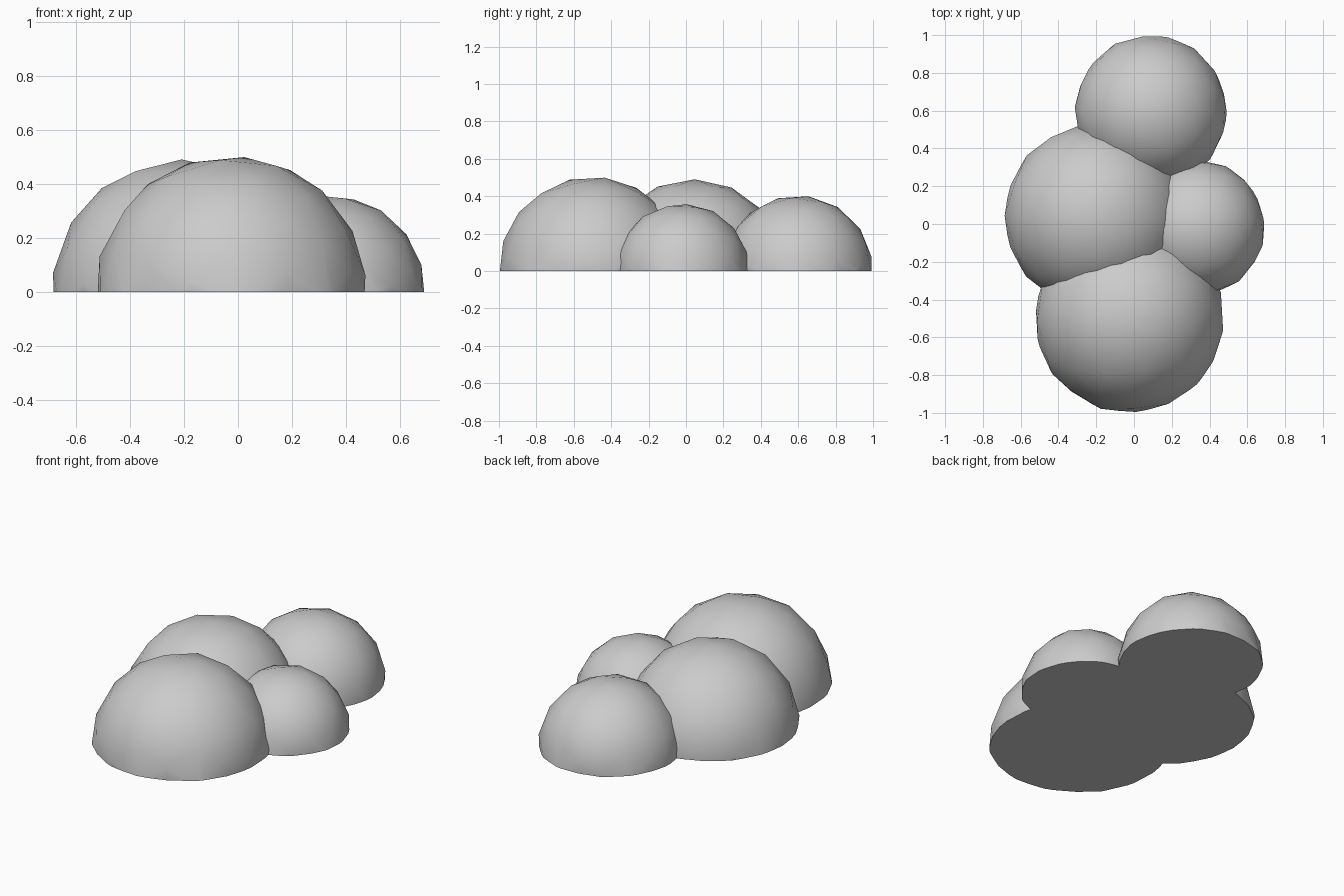
import bpy
import bmesh
import math
from mathutils import Euler

cube = bpy.data.objects.get("Cube")
if cube:
    bpy.data.objects.remove(cube, do_unlink=True)

# One plain grey for the whole clump
grey = bpy.data.materials.new("soft_grey")
grey.use_nodes = True
color = (0.6, 0.6, 0.6, 1)
grey.diffuse_color = color
grey.node_tree.nodes["Principled BSDF"].inputs["Base Color"].default_value = color


def add_dome(name, center, radius, turn):
    """Low-poly ball, turned freely, cut flat on the ground and capped."""
    bm = bmesh.new()
    bmesh.ops.create_icosphere(bm, subdivisions=1, radius=1)
    bmesh.ops.subdivide_edges(bm, edges=bm.edges[:], cuts=2, use_grid_fill=True)
    bmesh.ops.triangulate(bm, faces=bm.faces[:])
    rotation = Euler([math.radians(a) for a in turn]).to_matrix()
    for v in bm.verts:
        v.co = rotation @ v.co.normalized() * radius
    cut = bmesh.ops.bisect_plane(
        bm, geom=bm.verts[:] + bm.edges[:] + bm.faces[:],
        plane_co=(0, 0, 0), plane_no=(0, 0, 1), clear_inner=True)
    rim = [e for e in cut["geom_cut"] if isinstance(e, bmesh.types.BMEdge)]
    bmesh.ops.contextual_create(bm, geom=rim)
    bmesh.ops.recalc_face_normals(bm, faces=bm.faces[:])
    mesh = bpy.data.meshes.new(name)
    bm.to_mesh(mesh)
    bm.free()
    mesh.materials.append(grey)
    obj = bpy.data.objects.new(name, mesh)
    obj.location = (*center, 0)
    bpy.context.collection.objects.link(obj)
    bpy.ops.object.select_all(action="DESELECT")
    obj.select_set(True)
    bpy.context.view_layer.objects.active = obj
    bpy.ops.object.shade_smooth_by_angle(angle=math.radians(40))


# Four overlapping mounds
add_dome("front_mound", (-0.025, -0.498), 0.505, (10, 25, 40))
add_dome("right_mound", (-0.2, 0.04), 0.49, (35, 10, 15))
add_dome("back_mound", (0.09, 0.597), 0.405, (20, 40, 70))
add_dome("left_mound", (0.335, -0.02), 0.36, (50, 20, 5))
